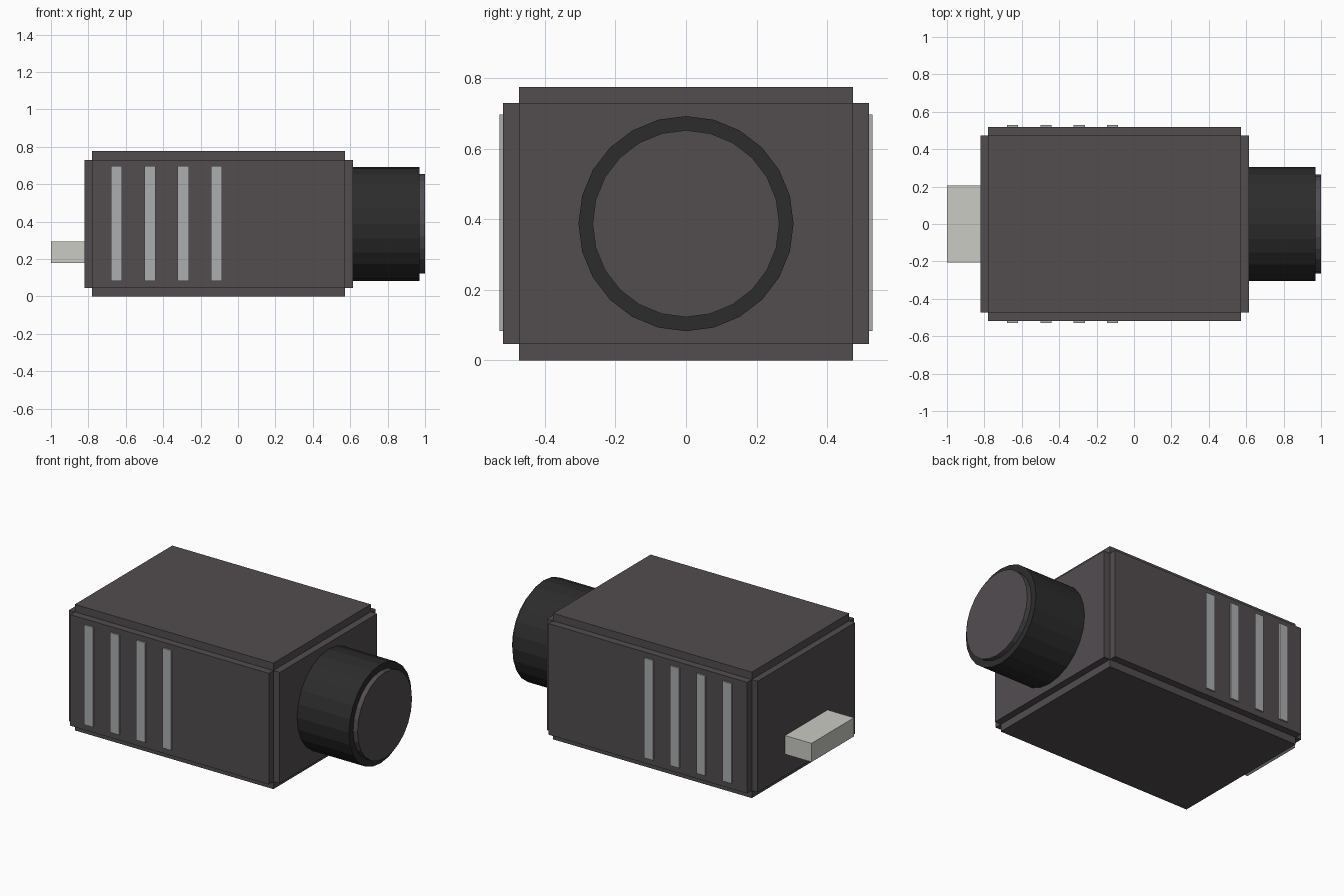
import bpy, bmesh, math
from mathutils import Matrix

if "Cube" in bpy.data.objects:
    bpy.data.objects.remove(bpy.data.objects["Cube"])


def srgb(r, g, b):
    def lin(c):
        c /= 255
        return c / 12.92 if c <= 0.04045 else ((c + 0.055) / 1.055) ** 2.4
    return (lin(r), lin(g), lin(b), 1)


def material(name, rgb):
    m = bpy.data.materials.new(name)
    m.diffuse_color = srgb(*rgb)
    m.use_nodes = True
    m.node_tree.nodes["Principled BSDF"].inputs["Base Color"].default_value = m.diffuse_color
    return m


GREY = material("warm dark grey", (82, 77, 80))
BLACK = material("near black", (44, 44, 44))
SILVER = material("silver grey", (172, 174, 176))
PALE = material("pale grey", (202, 203, 196))


def finish(name, bm, mat):
    me = bpy.data.meshes.new(name)
    bm.to_mesh(me)
    bm.free()
    me.materials.append(mat)
    ob = bpy.data.objects.new(name, me)
    bpy.context.collection.objects.link(ob)
    return ob


def box(name, x, y, z, mat):
    """Box from (min, max) pairs."""
    bm = bmesh.new()
    size = [b - a for a, b in (x, y, z)]
    mid = [(a + b) / 2 for a, b in (x, y, z)]
    bmesh.ops.create_cube(bm, size=1, matrix=Matrix.Translation(mid) @ Matrix.Diagonal((*size, 1)))
    return finish(name, bm, mat)


def barrel(name, x0, x1, radius, z, mat):
    """24-sided cylinder lying along x."""
    bm = bmesh.new()
    mtx = Matrix.Translation(((x0 + x1) / 2, 0, z)) @ Matrix.Rotation(math.pi / 2, 4, 'Y')
    bmesh.ops.create_cone(bm, cap_ends=True, segments=24, radius1=radius, radius2=radius,
                          depth=x1 - x0, matrix=mtx)
    return finish(name, bm, mat)


# Housing: three crossed slabs leave a stepped notch along every edge
box("housing_end_panels", (-0.82, 0.616), (-0.474, 0.474), (0.046, 0.73), GREY)
box("housing_side_panels", (-0.78, 0.573), (-0.519, 0.519), (0.046, 0.73), GREY)
box("housing_top_bottom_panels", (-0.78, 0.573), (-0.474, 0.474), (0, 0.776), GREY)

# Round barrel with a smaller cap
barrel("barrel", 0.60, 0.97, 0.305, 0.388, BLACK)
barrel("barrel_cap", 0.96, 1.0, 0.265, 0.388, GREY)

# Rear plug
box("rear_plug", (-1.0, -0.81), (-0.207, 0.207), (0.179, 0.294), PALE)

# Vertical strips on both sides
for side, label in ((-1, "front"), (1, "back")):
    for i in range(4):
        x = -0.679 + i * 0.178
        ys = sorted((side * 0.521, side * 0.529))
        ys = sorted((side * 0.515, side * 0.529))
        box(f"{label}_strip_{i + 1}", (x, x + 0.06), ys, (0.083, 0.698), SILVER)
